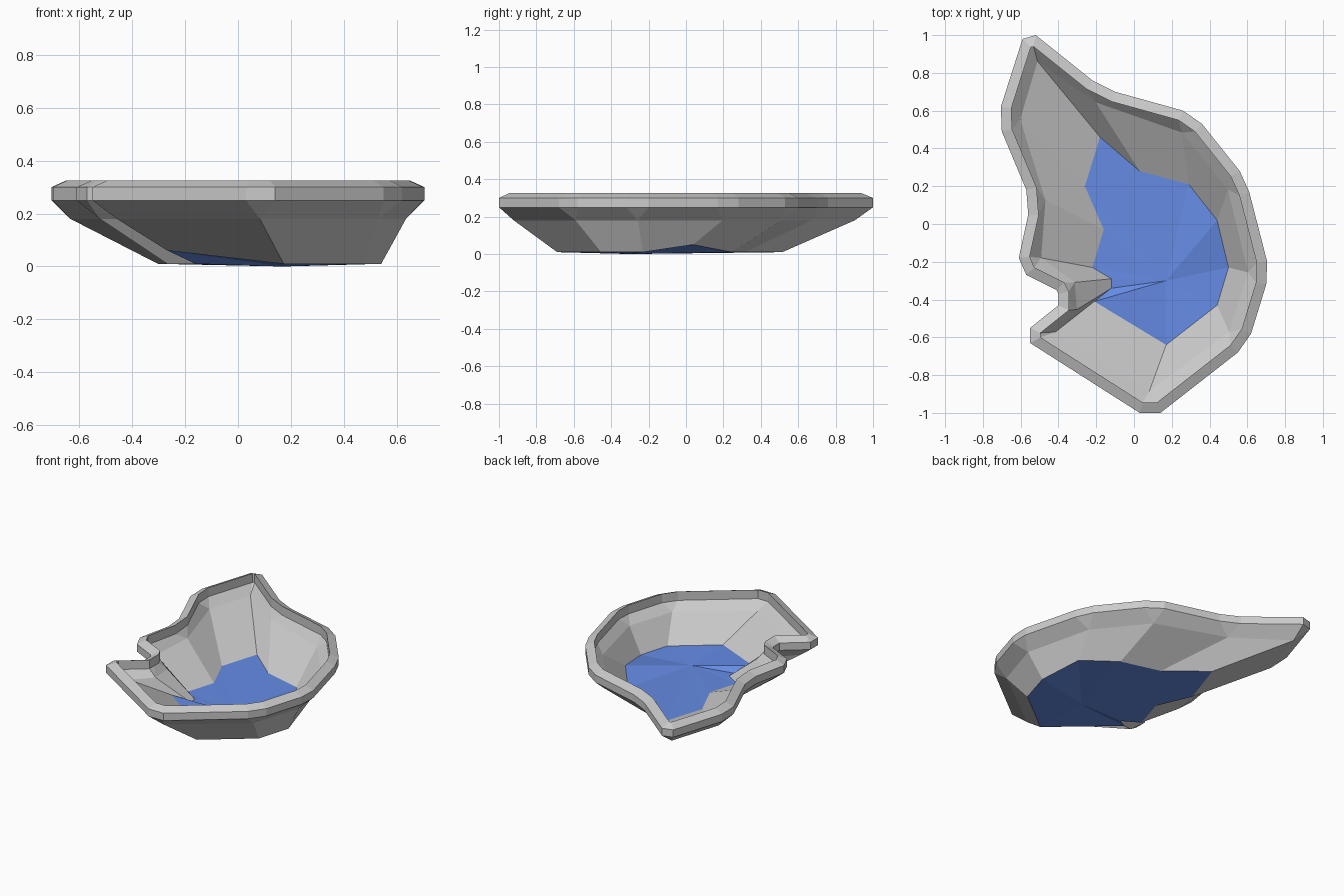
import bpy, bmesh
from mathutils import Vector

if "Cube" in bpy.data.objects:
    bpy.data.objects.remove(bpy.data.objects["Cube"])

# Rim plan: every corner is chamfered into a pair of points (counter-clockwise from front)
rim = [(.03, -1), (.14, -1), (.55, -.68), (.62, -.58), (.70, -.32), (.705, -.2),
       (.61, .17), (.56, .28), (.36, .53), (.26, .60), (-.10, .70), (-.22, .76),
       (-.52, 1), (-.59, .98), (-.705, .62), (-.70, .49), (-.57, .18), (-.56, .05),
       (-.61, -.18), (-.57, -.27), (-.41, -.35), (-.40, -.37), (-.40, -.41), (-.40, -.43),
       (-.55, -.55), (-.55, -.63)]
# Floor plan: one point per rim corner
floor = [(.17, -.64), (.44, -.43), (.50, -.23), (.44, .02), (.29, .21), (.03, .28),
         (-.18, .46), (-.26, .20), (-.16, -.03), (-.22, -.23), (-.12, -.29),
         (-.12, -.34), (-.21, -.41)]
N = len(floor)
corners = [((rim[2*i][0] + rim[2*i+1][0]) / 2, (rim[2*i][1] + rim[2*i+1][1]) / 2) for i in range(N)]
lift = {3: .04, 12: .05}          # floor points that sit higher than the rest


def inset(pts, d):
    """Offset a closed plan inwards by d (negative = outwards)."""
    out = []
    for i in range(len(pts)):
        a, b, c = (Vector(pts[(i + k) % len(pts)]) for k in (-1, 0, 1))
        e, f = (b - a).normalized(), (c - b).normalized()
        n1, n2 = Vector((-e.y, e.x)), Vector((-f.y, f.x))
        m = (n1 + n2).normalized()
        out.append(b + m * d / max(m.dot(n1), .7))
    return out


def make(name, bm):
    bmesh.ops.remove_doubles(bm, verts=bm.verts, dist=1e-5)
    me = bpy.data.meshes.new(name)
    bm.to_mesh(me)
    ob = bpy.data.objects.new(name, me)
    bpy.context.collection.objects.link(ob)
    return ob


def floor_ring(pts, z):
    return [(p[0], p[1], z + lift.get(i, 0)) for i, p in enumerate(pts)]


def ring(pts, z):
    return [(p[0], p[1], z) for p in pts]


outer_floor = floor_ring(inset(floor, -.04), .01)
inner_floor = floor_ring(floor, .055)

# Shell wall: up the outside, over the rim, down the inside
bm = bmesh.new()
sections = [outer_floor, ring(inset(corners, .065), .18), ring(rim, .25), ring(rim, .30),
            ring(inset(rim, .055), .325), ring(inset(rim, .055), .265),
            ring(inset(corners, .095), .215), inner_floor]
rings = [[bm.verts.new(p) for p in s] for s in sections]
for lo, hi in zip(rings, rings[1:]):
    if len(lo) == len(hi):
        for i in range(len(lo)):
            j = (i + 1) % len(lo)
            bm.faces.new((lo[i], lo[j], hi[j], hi[i]))
    else:                          # single corner points meet chamfer pairs
        flip = len(lo) > len(hi)
        one, two = (hi, lo) if flip else (lo, hi)
        for i in range(N):
            j = (i + 1) % N
            for f in ((one[i], two[2*i+1], two[2*i]),
                      (one[i], one[j], two[2*j], two[2*i+1])):
                bm.faces.new(f[::-1] if flip else f)
make("basin_wall", bm)

# Blue floor: upper and lower skins, each a fan dipping to the middle
bm = bmesh.new()
for pts, z, down in ((outer_floor, 0, True), (inner_floor, .045, False)):
    mid = bm.verts.new((.17, -.3, z))
    vs = [bm.verts.new(p) for p in pts]
    for i in range(N):
        f = (mid, vs[i], vs[(i + 1) % N])
        bm.faces.new(f[::-1] if down else f)
basin_floor = make("basin_floor", bm)
blue = bpy.data.materials.new("floor_blue")
blue.diffuse_color = (.13, .26, .78, 1)
blue.use_nodes = True
blue.node_tree.nodes["Principled BSDF"].inputs["Base Color"].default_value = blue.diffuse_color
basin_floor.data.materials.append(blue)
